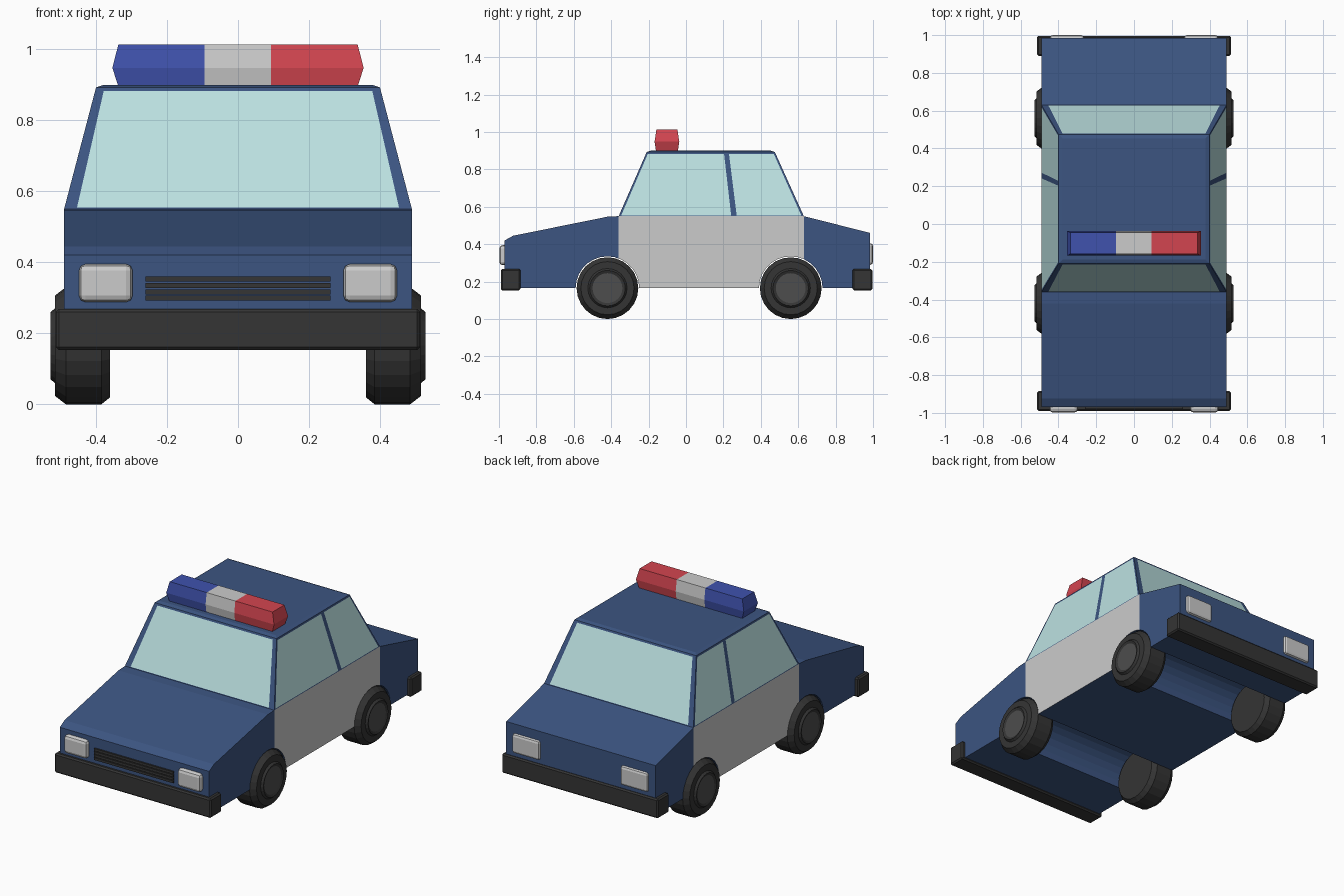
import bpy, bmesh, math
from mathutils import Vector

if "Cube" in bpy.data.objects:
    bpy.data.objects.remove(bpy.data.objects["Cube"])


def material(name, r, g, b):
    m = bpy.data.materials.new(name)
    m.diffuse_color = (r, g, b, 1)
    m.use_nodes = True
    m.node_tree.nodes["Principled BSDF"].inputs["Base Color"].default_value = m.diffuse_color
    return m


NAVY = material("navy_paint", .045, .09, .22)
PALE = material("pale_panel", .75, .75, .75)
GLASS = material("window_glass", .5, .75, .75)
RUBBER = material("dark_rubber", .035, .035, .035)
HUB = material("hub_grey", .075, .075, .075)
RED = material("red_lens", .65, .06, .08)
BLUE = material("blue_lens", .05, .085, .42)


def finish(bm, name, mats):
    mesh = bpy.data.meshes.new(name)
    bm.to_mesh(mesh)
    bm.free()
    for m in mats:
        mesh.materials.append(m)
    ob = bpy.data.objects.new(name, mesh)
    bpy.context.collection.objects.link(ob)
    return ob


def box(name, lo, hi, mat=None, bevel=0, segments=1):
    bm = bmesh.new()
    bmesh.ops.create_cube(bm, size=1)
    lo, hi = Vector(lo), Vector(hi)
    for v in bm.verts:
        v.co = (lo + hi) / 2 + v.co * (hi - lo)
    ob = finish(bm, name, [mat] if mat else [])
    if bevel:
        mod = ob.modifiers.new("bevel", "BEVEL")
        mod.width, mod.segments = bevel, segments
    return ob


AXLES = (-.42, .56)
WHEEL_R = .165
FRONT, REAR, BELT, ROOF = -.36, .63, .55, .893


def arch(cy, r=.17, n=14):
    return [(cy - r * math.cos(math.pi * i / n), .165 + r * math.sin(math.pi * i / n))
            for i in range(n + 1)]


# Lower body: side profile with wheel arches, extruded across the car
profile = [(-.97, .165)] + arch(AXLES[0]) + arch(AXLES[1]) + [
    (.985, .165), (.985, .46), (REAR, BELT), (FRONT, BELT),
    (-.42, .547), (-.925, .445), (-.97, .42)]
bm = bmesh.new()
side = bm.faces.new([bm.verts.new((-.49, y, z)) for y, z in profile])
ext = bmesh.ops.extrude_face_region(bm, geom=[side], use_keep_orig=True)
bmesh.ops.translate(bm, vec=(.98, 0, 0),
                    verts=[g for g in ext["geom"] if isinstance(g, bmesh.types.BMVert)])
bmesh.ops.recalc_face_normals(bm, faces=bm.faces[:])

# Pale door panels between the cabin ends
for y in (FRONT, REAR):
    bmesh.ops.bisect_plane(bm, geom=bm.verts[:] + bm.edges[:] + bm.faces[:],
                           dist=1e-4, plane_co=(0, y, 0), plane_no=(0, 1, 0))
bm.normal_update()
under_cabin = []
for f in bm.faces:
    c = f.calc_center_median()
    if abs(f.normal.x) > .9 and all(FRONT - .01 < v.co.y < REAR + .01 for v in f.verts):
        f.material_index = 1
    if f.normal.z > .9 and all(v.co.z > .5499 for v in f.verts):
        under_cabin.append(f)
bmesh.ops.delete(bm, geom=under_cabin, context="FACES")


# Cabin: each sloping wall is divided into pillars, a top rail and glass
def wall(b0, b1, t0, t1, bottom_u, top_u):
    b0, b1, t0, t1 = map(Vector, (b0, b1, t0, t1))

    def point(i, v):
        return b0.lerp(b1, bottom_u[i]).lerp(t0.lerp(t1, top_u[i]), v)

    rows = (0, .012, .97, 1)
    for i in range(len(bottom_u) - 1):
        for j in range(3):
            f = bm.faces.new([bm.verts.new(point(a, rows[k])) for a, k in
                              ((i, j), (i + 1, j), (i + 1, j + 1), (i, j + 1))])
            f.normal_update()
            if f.normal.dot(f.calc_center_median() - Vector((0, .13, .6))) < 0:
                f.normal_flip()
            f.material_index = 2 if i % 2 and j == 1 else 0


RF, RR = -.21, .475
for s in (-1, 1):
    wall((s * .49, FRONT, BELT), (s * .49, REAR, BELT), (s * .4, RF, ROOF), (s * .4, RR, ROOF),
         (0, .012, .608, .638, .988, 1), (0, .015, .602, .64, .985, 1))
for y0, y1 in ((FRONT, RF), (REAR, RR)):
    wall((-.49, y0, BELT), (.49, y0, BELT), (-.4, y1, ROOF), (.4, y1, ROOF),
         (0, .036, .964, 1), (0, .03, .97, 1))
roof = bm.faces.new([bm.verts.new(p) for p in
                     ((-.4, RF, ROOF), (.4, RF, ROOF), (.4, RR, ROOF), (-.4, RR, ROOF))])
roof.normal_update()
bmesh.ops.inset_region(bm, faces=[roof], thickness=.03, depth=.007, use_boundary=True)
bmesh.ops.remove_doubles(bm, verts=bm.verts[:], dist=1e-4)
finish(bm, "car_body", [NAVY, PALE, GLASS])


# Wheels: lathed tyre section with a raised lighter hub
def wheel(name, s, cy, n=24):
    section = [(.36, .145), (.385, WHEEL_R), (.485, WHEEL_R), (.515, .142),
               (.516, .105), (.528, .095), (.522, .08)]
    bm = bmesh.new()
    rings = [[bm.verts.new((s * x, cy + r * math.cos(2 * math.pi * i / n),
                            WHEEL_R + r * math.sin(2 * math.pi * i / n))) for i in range(n)]
             for x, r in section]
    for a, b in zip(rings, rings[1:]):
        for i in range(n):
            k = (i + 1) % n
            bm.faces.new((a[i], a[k], b[k], b[i]))
    bm.faces.new(rings[0])
    bm.faces.new(rings[-1]).material_index = 1
    bmesh.ops.recalc_face_normals(bm, faces=bm.faces[:])
    finish(bm, name, [RUBBER, HUB])


for s, side_name in ((-1, "left"), (1, "right")):
    for cy, end in zip(AXLES, ("front", "rear")):
        wheel(f"{end}_{side_name}_wheel", s, cy)
    # Head lamps and tail lamps
    xs = sorted((s * .297, s * .448))
    box(f"{side_name}_head_lamp", (xs[0], -.998, .288), (xs[1], -.94, .395), None, .018, 2)
    xs = sorted((s * .265, s * .445))
    box(f"{side_name}_tail_lamp", (xs[0], .94, .29), (xs[1], 1.0, .405), None, .015, 2)

# Bumpers
box("front_bumper", (-.513, -.99, .153), (.513, -.885, .268), RUBBER, .008)
box("rear_bumper", (-.513, .89, .153), (.513, .996, .268), RUBBER, .008)

# Grille bars
for i in range(4):
    z = .299 + i * .018
    box(f"grille_bar_{i + 1}", (-.26, -.98, z - .007), (.26, -.96, z + .007), RUBBER)

# Roof light bar: six-sided section with blue, pale and red lengths
section = [(-.16, .895, .337), (-.168, .948, .354), (-.158, 1.014, .337),
           (-.046, 1.014, .337), (-.036, .948, .354), (-.044, .895, .337)]
bm = bmesh.new()
rings = [[bm.verts.new((e * sx if x is None else x, y, z)) for y, z, e in section]
         for x, sx in ((None, -1), (-.095, 0), (.093, 0), (None, 1))]
for m, (a, b) in enumerate(zip(rings, rings[1:])):
    for i in range(6):
        k = (i + 1) % 6
        bm.faces.new((a[i], a[k], b[k], b[i])).material_index = m
for m, r in ((0, rings[0]), (2, rings[-1])):
    for q in ((0, 1, 4, 5), (1, 2, 3, 4)):
        bm.faces.new([r[i] for i in q]).material_index = m
bmesh.ops.recalc_face_normals(bm, faces=bm.faces[:])
finish(bm, "roof_light_bar", [BLUE, PALE, RED])
